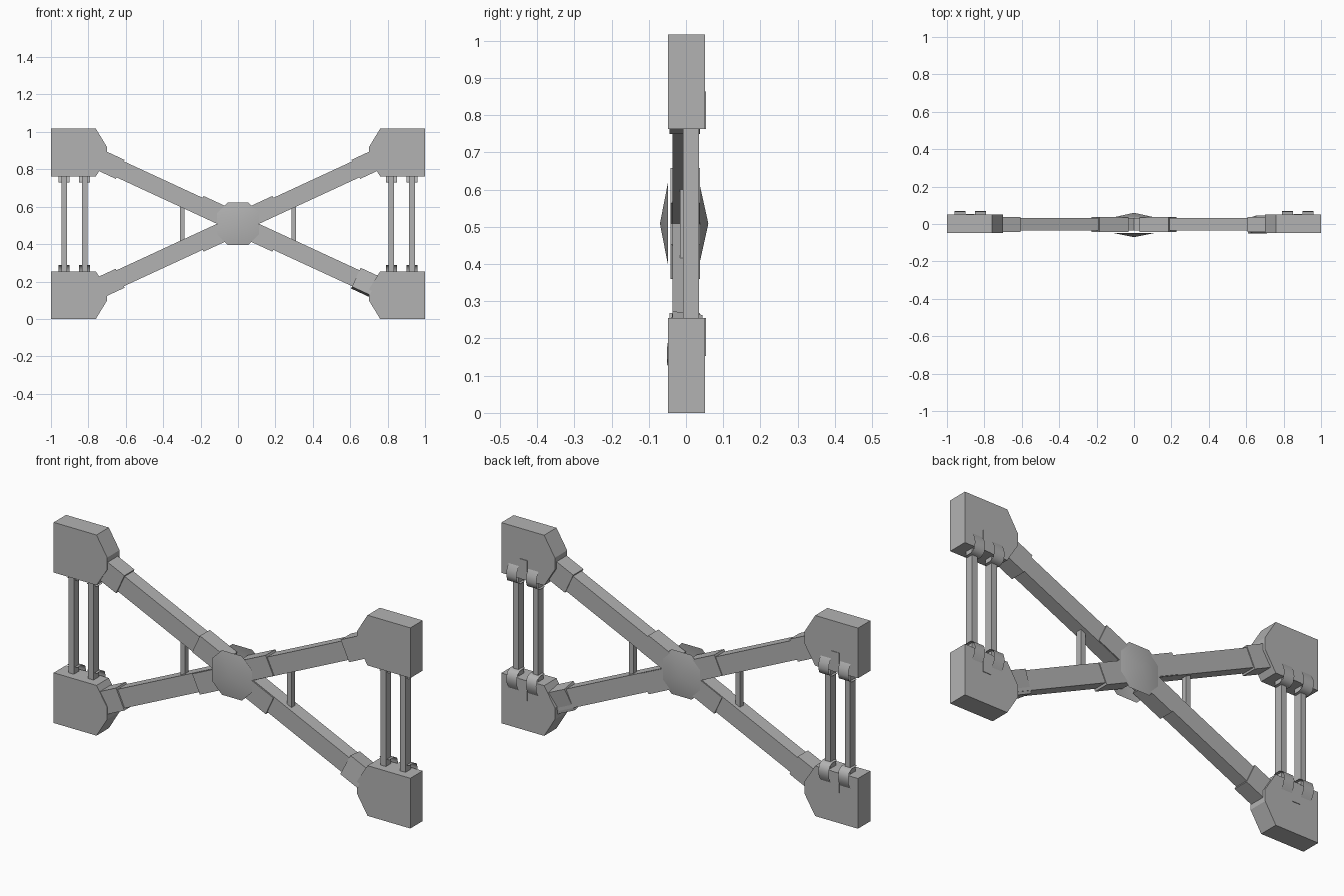
import bpy, bmesh, math
from mathutils import Matrix, Vector

cube = bpy.data.objects.get("Cube")
if cube:
    bpy.data.objects.remove(cube, do_unlink=True)

grey = bpy.data.materials.new("plain grey")
grey.use_nodes = True
colour = (0.45, 0.45, 0.45, 1)
grey.diffuse_color = colour
grey.node_tree.nodes["Principled BSDF"].inputs["Base Color"].default_value = colour

MID = 0.5085                  # height of the crossing
SLOPE = math.radians(24.8)    # pitch of the crossing arms


def finish(bm, name, smooth=False, recalc=True):
    if recalc:
        bmesh.ops.recalc_face_normals(bm, faces=bm.faces)
    for f in bm.faces:
        f.smooth = smooth
    mesh = bpy.data.meshes.new(name)
    bm.to_mesh(mesh)
    bm.free()
    mesh.materials.append(grey)
    obj = bpy.data.objects.new(name, mesh)
    bpy.context.collection.objects.link(obj)
    return obj


def box(name, lo, hi, matrix=Matrix()):
    """Box between two corners, then moved by a matrix."""
    lo, hi = Vector(lo), Vector(hi)
    bm = bmesh.new()
    bmesh.ops.create_cube(bm, size=1)
    for v in bm.verts:
        v.co = matrix @ Vector([(a + b) / 2 + c * (b - a)
                                for a, b, c in zip(lo, hi, v.co)])
    return finish(bm, name)


def prism(name, outline, y0, y1):
    """Outline in x and z, extruded from y0 to y1."""
    bm = bmesh.new()
    face = bm.faces.new([bm.verts.new((x, y0, z)) for x, z in outline])
    new = bmesh.ops.extrude_face_region(bm, geom=[face])["geom"]
    for v in new:
        if isinstance(v, bmesh.types.BMVert):
            v.co.y = y1
    return finish(bm, name)


def strip(name, path, x0, x1):
    """Thin open band following a path in y and z, facing the back."""
    bm = bmesh.new()
    rows = [[bm.verts.new((x, y, z)) for x in (x0, x1)] for y, z in path]
    for a, b in zip(rows, rows[1:]):
        bm.faces.new((a[0], a[1], b[1], b[0]))
    bm.normal_update()
    if sum(f.normal.y * f.calc_area() for f in bm.faces) < 0:
        bmesh.ops.reverse_faces(bm, faces=bm.faces)
    return finish(bm, name, smooth=True, recalc=False)


BLOCK = [(1, 0.5085), (0.76, 0.5085), (0.70, 0.41),
         (0.70, 0.35), (0.76, 0.254), (1, 0.254)]
CLIP = [(0.0, 0.22), (0.04, 0.22), (0.062, 0.232), (0.07, 0.26), (0.066, 0.29), (0.052, 0.315)]

for sx, side in ((1, "left"), (-1, "right")):
    for sz, level in ((1, "upper"), (-1, "lower")):
        tag = f"{level}_{side}"
        # Chamfered corner block
        prism(f"{tag}_corner_block",
              [(sx * x, MID + sz * z) for x, z in BLOCK], -0.048, 0.051)

        # Arm and its sleeves, laid along x then pitched into place
        angle = math.atan2(sz * math.sin(SLOPE), sx * math.cos(SLOPE))
        place = Matrix.Translation((0, 0, MID)) @ Matrix.Rotation(-angle, 4, 'Y')
        box(f"{tag}_arm", (0, -0.036, -0.047), (0.78, 0.033, 0.047), place)
        out = sx * sz     # which local side faces away from the middle
        box(f"{tag}_hub_sleeve", (0.06, -0.042, -0.045 if out > 0 else -0.058),
            (0.23, 0.037, 0.058 if out > 0 else 0.045), place)
        twist = math.radians(8) if (sx, sz) == (1, -1) else 0
        box(f"{tag}_outer_sleeve", (0.694, -0.044, -0.056), (0.80, 0.037, 0.056),
            place @ Matrix.Rotation(-twist, 4, 'X'))

        # Clips that wrap the back edge of the block
        path = [(y, MID + sz * z) for y, z in CLIP]
        for x in (0.93, 0.82):
            strip(f"{tag}_clip", path, sx * x - 0.029, sx * x + 0.029)
        ends = sorted((MID + sz * 0.254, MID + sz * 0.355))
        box(f"{tag}_middle_plate", (sx * 0.875 - 0.022, 0.049, ends[0]),
            (sx * 0.875 + 0.022, 0.054, ends[1]))

    # Paired upright rods between the blocks, and the small inner strut
    for x in (0.93, 0.82):
        box(f"{side}_rod", (sx * x - 0.015, -0.008, 0.24), (sx * x + 0.015, 0.035, 0.78))
    box(f"{side}_inner_strut", (sx * 0.298 - 0.013, -0.016, 0.40),
        (sx * 0.298 + 0.013, 0.012, 0.62))

# Shallow eight-sided hub caps, front and back
for name, base, tip in (("front_hub_cap", -0.048, -0.07), ("back_hub_cap", 0.035, 0.06)):
    bm = bmesh.new()
    ring = []
    for i in range(4):
        turn = Matrix.Rotation(i * math.pi / 2, 4, 'Y')
        for x, z in ((0.113, 0.056), (0.056, 0.113)):
            ring.append(bm.verts.new(turn @ Vector((x, 0, z)) + Vector((0, base, MID))))
    ring.sort(key=lambda v: math.atan2(v.co.z - MID, v.co.x))
    apex = bm.verts.new((0, tip, MID))
    for a, b in zip(ring, ring[1:] + ring[:1]):
        bm.faces.new((a, b, apex) if tip < 0 else (b, a, apex))
    finish(bm, name, smooth=True, recalc=False)
